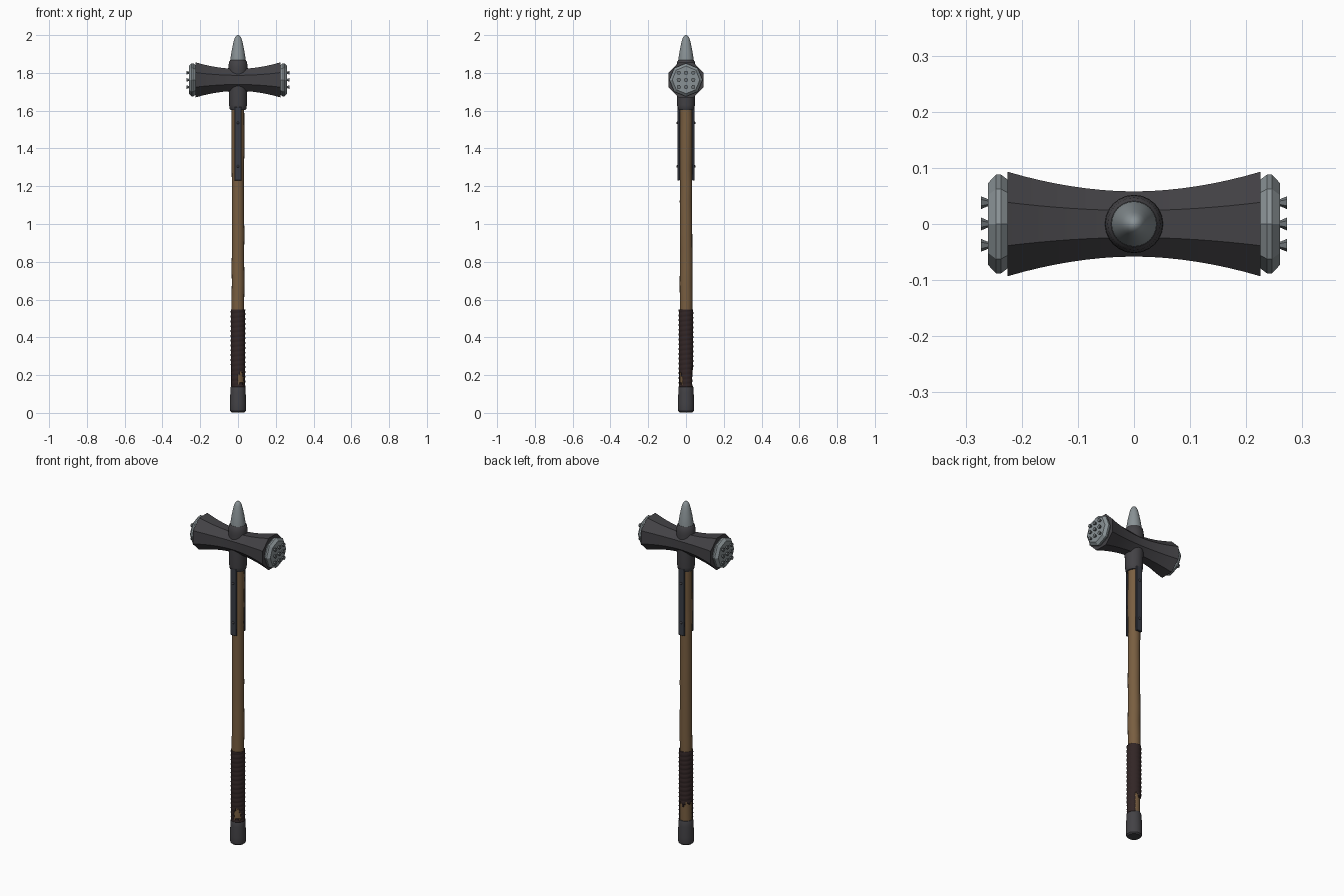
import bpy, bmesh, math, random
from mathutils import Vector, Matrix

if "Cube" in bpy.data.objects:
    bpy.data.objects.remove(bpy.data.objects["Cube"])

random.seed(4)


def mat(name, rgb):
    m = bpy.data.materials.new(name)
    m.diffuse_color = (*rgb, 1)
    m.use_nodes = True
    m.node_tree.nodes["Principled BSDF"].inputs["Base Color"].default_value = m.diffuse_color
    return m


WOOD = mat("wood", (0.19, 0.112, 0.052))
LEATHER = mat("dark leather", (0.032, 0.019, 0.019))
IRON = mat("dark iron", (0.056, 0.054, 0.060))
STRAP = mat("blue iron", (0.042, 0.046, 0.060))
STEEL = mat("steel", (0.25, 0.285, 0.30))
STUD = mat("worn steel", (0.16, 0.18, 0.19))


def finish(name, bm, m, smooth=None):
    bmesh.ops.recalc_face_normals(bm, faces=bm.faces)
    me = bpy.data.meshes.new(name)
    bm.to_mesh(me)
    bm.free()
    me.materials.append(m)
    ob = bpy.data.objects.new(name, me)
    bpy.context.collection.objects.link(ob)
    if smooth:
        bpy.ops.object.select_all(action='DESELECT')
        ob.select_set(True)
        bpy.context.view_layer.objects.active = ob
        bpy.ops.object.shade_smooth_by_angle(angle=math.radians(smooth))
    return ob


def lathe(name, prof, m, n=24, axis='z', phase=0.0, centre=(0, 0, 0), smooth=None, jitter=0.0):
    """Stack of n-sided rings from (radius, position) pairs, capped at both ends."""
    bm = bmesh.new()
    rings = []
    for r, h in prof:
        dx, dy = random.uniform(-jitter, jitter), random.uniform(-jitter, jitter)
        ring = []
        for i in range(n):
            a = 2 * math.pi * i / n + phase
            c, s = r * math.cos(a) + dx, r * math.sin(a) + dy
            p = (c, s, h) if axis == 'z' else (h, c, s)
            ring.append(bm.verts.new(Vector(p) + Vector(centre)))
        rings.append(ring)
    for a, b in zip(rings, rings[1:]):
        for i in range(n):
            j = (i + 1) % n
            bm.faces.new((a[i], a[j], b[j], b[i]))
    bm.faces.new(rings[0])
    bm.faces.new(rings[-1])
    return finish(name, bm, m, smooth)


# Wooden shaft, slightly uneven
lathe("shaft", [(0.033 + random.uniform(-0.001, 0.001), 0.08 + 1.56 * i / 18) for i in range(19)],
      WOOD, n=16, smooth=40, jitter=0.0012)

# Pommel
lathe("pommel", [(0.034, 0.003), (0.041, 0.010), (0.043, 0.022), (0.043, 0.05), (0.0405, 0.11),
                 (0.039, 0.135), (0.036, 0.143)], IRON, smooth=35)

# Leather wrap: spiral-ridged tube, torn open near the bottom
bm = bmesh.new()
N, ROWS, Z0, Z1, PITCH = 24, 96, 0.138, 0.548, 0.0255
grid = []
for k in range(ROWS + 1):
    z = Z0 + (Z1 - Z0) * k / ROWS
    ring = []
    for i in range(N):
        a = 2 * math.pi * i / N
        t = (z / PITCH - i / N) % 1.0
        r = 0.0362 + 0.0025 * math.sin(math.pi * t) ** 0.6
        ring.append(bm.verts.new((r * math.cos(a), r * math.sin(a), z)))
    grid.append(ring)


def torn(deg, z):
    wob = 0.012 * math.sin(deg * 0.11) + 0.006 * math.sin(deg * 0.37)
    if 65 < deg < 190 and 0.14 < z < 0.245 + wob:
        return True
    return 270 < deg < 335 and 0.152 + 0.5 * wob < z < 0.205 + wob


for k in range(ROWS):
    for i in range(N):
        if not torn((i + 0.5) * 360 / N, Z0 + (Z1 - Z0) * (k + 0.5) / ROWS):
            j = (i + 1) % N
            bm.faces.new((grid[k][i], grid[k][j], grid[k + 1][j], grid[k + 1][i]))
bmesh.ops.delete(bm, geom=[v for v in bm.verts if not v.link_faces], context='VERTS')
wrap = finish("grip_wrap", bm, LEATHER, smooth=40)
sol = wrap.modifiers.new("thickness", 'SOLIDIFY')
sol.thickness = 0.003
sol.offset = -1

# Langets with rivets, front and back
for side, label in ((-1, "front"), (1, "back")):
    bm = bmesh.new()
    bmesh.ops.create_cube(bm, size=1, matrix=Matrix.Translation((0, side * 0.039, 1.425))
                          @ Matrix.Diagonal((0.038, 0.012, 0.39, 1)))
    bmesh.ops.bevel(bm, geom=bm.edges[:], offset=0.002, segments=1, affect='EDGES')
    finish("langet_" + label, bm, STRAP)
    bm = bmesh.new()
    for z in (1.305, 1.535):
        bmesh.ops.create_uvsphere(bm, u_segments=10, v_segments=6, radius=0.007,
                                  matrix=Matrix.Translation((0, side * 0.0445, z)))
    finish("rivets_" + label, bm, IRON, smooth=60)

# Socket below the head and collar above it
lathe("socket", [(0.040, 1.603), (0.045, 1.612), (0.047, 1.63), (0.048, 1.68), (0.050, 1.72),
                 (0.050, 1.76)], IRON, smooth=35)
lathe("top_collar", [(0.050, 1.76), (0.052, 1.82), (0.051, 1.835), (0.047, 1.86), (0.041, 1.867)],
      IRON, smooth=35)

# Top spike
lathe("top_spike", [(0.041, 1.855), (0.040, 1.875), (0.034, 1.915), (0.027, 1.95), (0.021, 1.975),
                    (0.015, 1.99), (0.008, 1.998), (0.002, 2.0)], STEEL, smooth=50)

# Waisted octagonal head
HZ = 1.763
prof = []
for i in range(17):
    x = -0.225 + 0.45 * i / 16
    apothem = 0.058 + 0.035 * (abs(x) / 0.225) ** 1.9
    prof.append((apothem / math.cos(math.pi / 8), x))
lathe("hammer_head", prof, IRON, n=8, axis='x', phase=math.pi / 8, centre=(0, 0, HZ), smooth=25)

# Striking faces with a grid of studs
for s, label in ((-1, "left"), (1, "right")):
    lathe("striking_face_" + label,
          [(0.07, s * 0.215), (0.080, s * 0.2265), (0.088, s * 0.237), (0.088, s * 0.246),
           (0.073, s * 0.260)], STEEL, n=8, axis='x', centre=(0, 0, HZ))
    for a in range(3):
        for b in range(3):
            lathe(f"stud_{label}_{a}{b}", [(0.005, s * 0.257), (0.0115, s * 0.273)], STUD, n=6,
                  axis='x', centre=(0, (a - 1) * 0.038, HZ + (b - 1) * 0.038))
